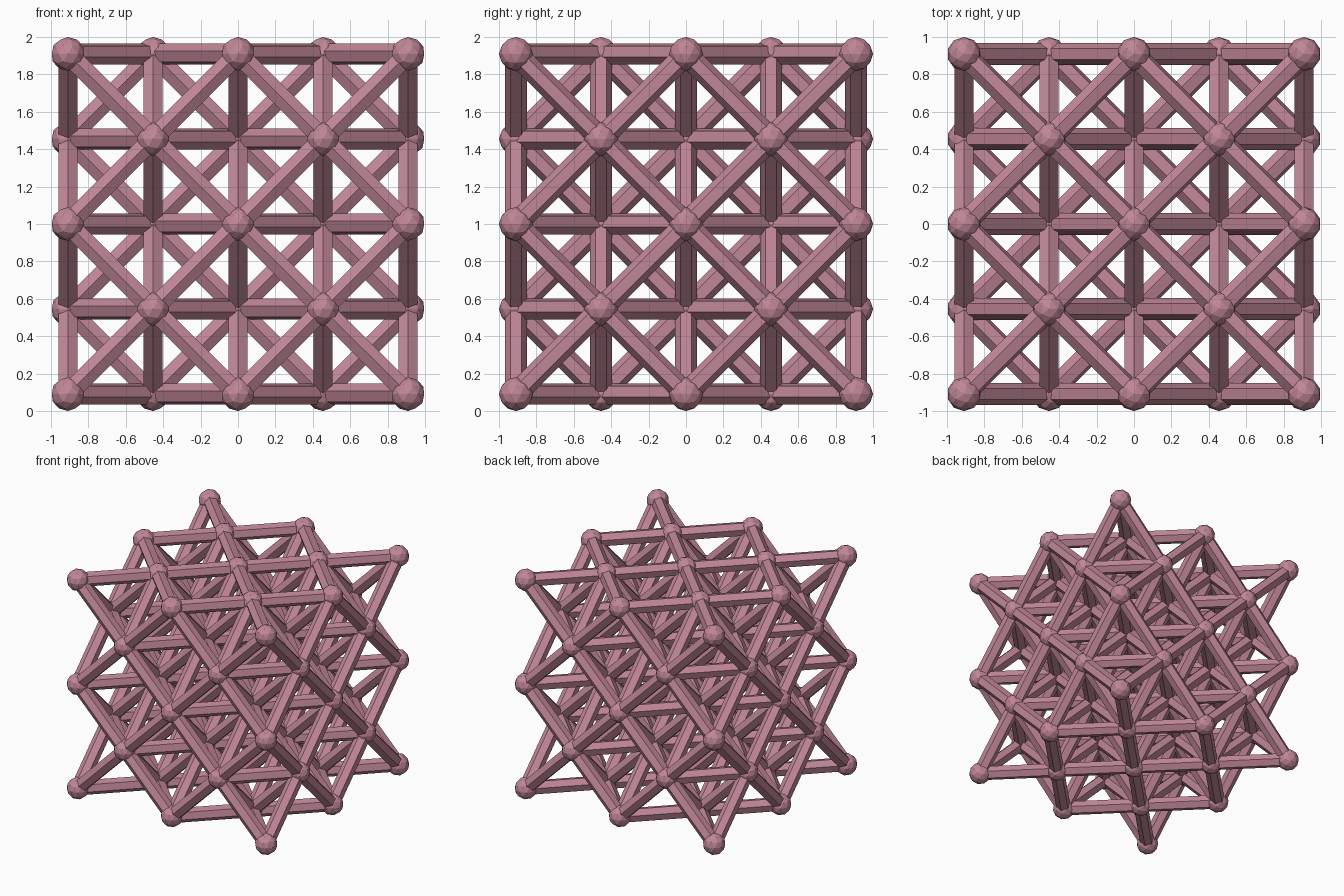
import bpy, bmesh
from itertools import product
from mathutils import Vector, Matrix

if "Cube" in bpy.data.objects:
    bpy.data.objects.remove(bpy.data.objects["Cube"])

STEP = 0.4545      # half a lattice cell
NODE_R = 0.0909
STRUT_R = 0.059
CENTRE = Vector((0, 0, 1))

pink = bpy.data.materials.new("dusty_pink")
pink.diffuse_color = (0.53, 0.24, 0.31, 1)
pink.use_nodes = True
pink.node_tree.nodes["Principled BSDF"].inputs["Base Color"].default_value = pink.diffuse_color


def finish(bm, name):
    mesh = bpy.data.meshes.new(name)
    bm.to_mesh(mesh)
    bm.free()
    mesh.materials.append(pink)
    obj = bpy.data.objects.new(name, mesh)
    bpy.context.collection.objects.link(obj)
    return obj


# Face-centred lattice points, 2 x 2 x 2 cells
points = [Vector(p) for p in product(range(-2, 3), repeat=3) if sum(p) % 2 == 0]

# Faceted ball at each lattice point
bm = bmesh.new()
for p in points:
    bmesh.ops.create_icosphere(bm, subdivisions=2, radius=NODE_R,
                               matrix=Matrix.Translation(CENTRE + p * STEP))
finish(bm, "lattice_nodes")

# Six-sided strut between every pair of nearest neighbours
bm = bmesh.new()
for i, a in enumerate(points):
    for b in points[i + 1:]:
        d = b - a
        if abs(d.length_squared - 2) > 0.01:
            continue
        turn = Vector((0, 0, 1)).rotation_difference(d.normalized()).to_matrix().to_4x4()
        place = Matrix.Translation(CENTRE + (a + b) * STEP / 2)
        bmesh.ops.create_cone(bm, cap_ends=True, segments=6, radius1=STRUT_R,
                              radius2=STRUT_R, depth=d.length * STEP,
                              matrix=place @ turn)
finish(bm, "lattice_struts")
